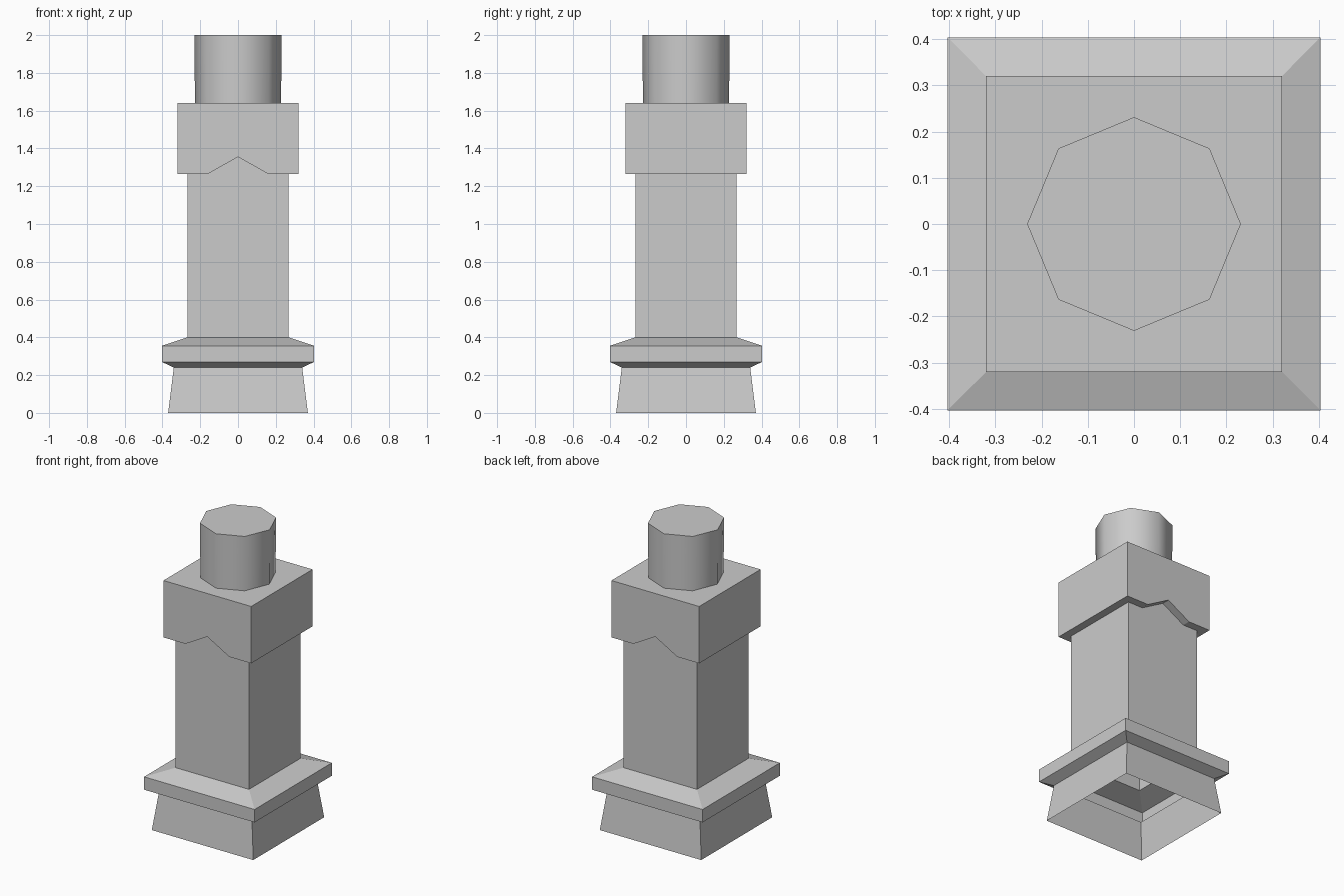
import bpy
import bmesh
import math

cube = bpy.data.objects.get("Cube")
if cube:
    bpy.data.objects.remove(cube, do_unlink=True)

GREY = (0.6, 0.6, 0.6, 1.0)
stone = bpy.data.materials.new("grey stone")
stone.use_nodes = True
stone.diffuse_color = GREY
stone.node_tree.nodes["Principled BSDF"].inputs["Base Color"].default_value = GREY

NOTCH_HALF = 0.16
NOTCH_RISE = 0.09


def square_ring(half, z, rise=0.0):
    """Square outline whose front and back edges can peak in the middle."""
    front = [(-half, 0), (-NOTCH_HALF, 0), (0, rise), (NOTCH_HALF, 0), (half, 0)]
    return ([(x, -half, z + dz) for x, dz in front]
            + [(-x, half, z + dz) for x, dz in front])


def round_ring(radius, z, sides=8):
    return [(radius * math.cos(math.tau * i / sides),
             radius * math.sin(math.tau * i / sides), z) for i in range(sides)]


def loft(name, rings, cap_top=False, smooth=False):
    """Shell through a stack of outlines, open at the bottom."""
    bm = bmesh.new()
    loops = [[bm.verts.new(co) for co in ring] for ring in rings]
    for low, high in zip(loops, loops[1:]):
        n = len(low)
        for i in range(n):
            j = (i + 1) % n
            face = bm.faces.new((low[i], low[j], high[j], high[i]))
            face.smooth = smooth
    if cap_top:
        bm.faces.new(loops[-1])
        if smooth:
            for edge in bm.edges:
                edge.smooth = not any(v in loops[-1] for v in edge.verts) \
                    or not all(v in loops[-1] for v in edge.verts)
    mesh = bpy.data.meshes.new(name)
    bm.to_mesh(mesh)
    bm.free()
    mesh.materials.append(stone)
    obj = bpy.data.objects.new(name, mesh)
    bpy.context.collection.objects.link(obj)
    return obj


# Flared foot, hollow underneath
loft("foot", [square_ring(0.37, 0), square_ring(0.34, 0.24)])

# Projecting collar with sloped top and underside
loft("collar", [square_ring(0.34, 0.24), square_ring(0.403, 0.27),
                square_ring(0.403, 0.355), square_ring(0.268, 0.4)])

# Plain square shaft, ending at the notched ledge
loft("shaft", [square_ring(0.268, 0.4), square_ring(0.268, 1.265, NOTCH_RISE)])

# Head block with a pointed notch front and back
loft("head_block", [square_ring(0.268, 1.265, NOTCH_RISE),
                    square_ring(0.32, 1.265, NOTCH_RISE),
                    square_ring(0.32, 1.64)], cap_top=True)

# Eight-sided pot on top
loft("pot", [round_ring(0.228, 1.64), round_ring(0.231, 2.0)],
     cap_top=True, smooth=True)
